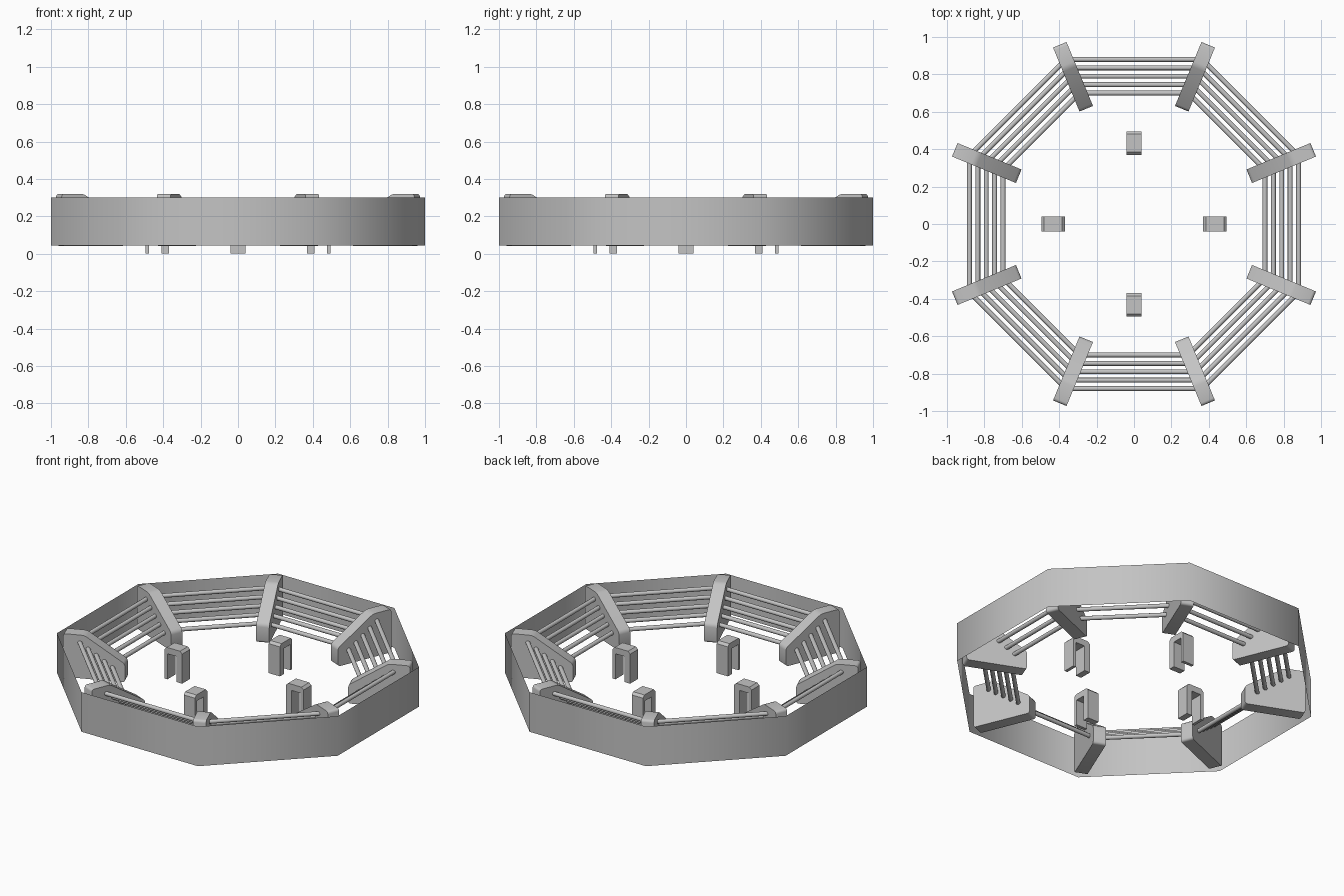
import bpy, bmesh, math
from mathutils import Matrix, Vector

if "Cube" in bpy.data.objects:
    bpy.data.objects.remove(bpy.data.objects["Cube"], do_unlink=True)

SIDES = 8
HALF = math.pi / SIDES

grey = bpy.data.materials.new("plain_grey")
grey.use_nodes = True
grey.diffuse_color = (0.55, 0.55, 0.55, 1)
grey.node_tree.nodes["Principled BSDF"].inputs["Base Color"].default_value = (0.55, 0.55, 0.55, 1)


def finish(name, bm, angle):
    """Turn a bmesh into a smooth shaded object."""
    mesh = bpy.data.meshes.new(name)
    bm.to_mesh(mesh)
    bm.free()
    mesh.materials.append(grey)
    obj = bpy.data.objects.new(name, mesh)
    bpy.context.collection.objects.link(obj)
    bpy.ops.object.select_all(action="DESELECT")
    obj.select_set(True)
    bpy.context.view_layer.objects.active = obj
    bpy.ops.object.shade_smooth_by_angle(angle=math.radians(angle))
    return obj


def plate(name, profile, width, turn, rounding):
    """Extrude a radius/height profile, round its corners, turn it about z."""
    bm = bmesh.new()
    face = bm.faces.new([bm.verts.new((r, -width / 2, z)) for r, z in profile])
    bmesh.ops.recalc_face_normals(bm, faces=[face])
    ext = bmesh.ops.extrude_face_region(bm, geom=[face], use_keep_orig=True)
    moved = [g for g in ext["geom"] if isinstance(g, bmesh.types.BMVert)]
    bmesh.ops.translate(bm, verts=moved, vec=(0, width, 0))
    bmesh.ops.recalc_face_normals(bm, faces=bm.faces)
    if rounding:
        corners = [e for e in bm.edges
                   if abs(e.verts[0].co.y - e.verts[1].co.y) > width / 2]
        bmesh.ops.bevel(bm, geom=corners, offset=rounding, segments=3,
                        profile=0.5, affect="EDGES")
    bmesh.ops.rotate(bm, verts=bm.verts, cent=(0, 0, 0),
                     matrix=Matrix.Rotation(turn, 3, "Z"))
    return finish(name, bm, 40)


# Outer wall: a thin open octagonal band
bm = bmesh.new()
radius = 1 / math.cos(HALF)
rings = []
for z in (0.045, 0.30):
    rings.append([bm.verts.new((radius * math.cos((2 * i + 1) * HALF),
                                radius * math.sin((2 * i + 1) * HALF), z))
                  for i in range(SIDES)])
low, high = rings
for i in range(SIDES):
    j = (i + 1) % SIDES
    bm.faces.new((low[i], low[j], high[j], high[i]))
finish("outer_wall", bm, 60)

# Sloped brackets at the corners
bracket = [(1.037, 0.042), (1.037, 0.32), (0.91, 0.32), (0.667, 0.16), (0.667, 0.042)]
for i in range(SIDES):
    plate(f"bracket_{i + 1}", bracket, 0.078, (2 * i + 1) * HALF, 0.016)

# Five round slats along every side, stepping down towards the middle
SLATS = 5
for side in range(SIDES):
    bm = bmesh.new()
    for k in range(SLATS):
        t = k / (SLATS - 1)
        apothem = 0.88 - 0.18 * t
        place = (Matrix.Rotation(side * 2 * HALF, 4, "Z")
                 @ Matrix.Translation(Vector((apothem, 0, 0.27 - 0.14 * t)))
                 @ Matrix.Rotation(math.pi / 2, 4, "X"))
        bmesh.ops.create_cone(bm, cap_ends=True, segments=16, radius1=0.013,
                              radius2=0.013, depth=2 * apothem * math.tan(HALF),
                              matrix=place)
    finish(f"slats_{side + 1}", bm, 40)

# Four channel shaped clips standing inside the ring
clip = [(0.37, 0), (0.41, 0), (0.41, 0.165), (0.475, 0.165), (0.475, 0),
        (0.495, 0), (0.495, 0.19), (0.48, 0.205), (0.385, 0.205), (0.37, 0.19)]
for i, place in enumerate(("left", "back", "right", "front")):
    plate(f"clip_{place}", clip, 0.08, i * math.pi / 2, 0)
